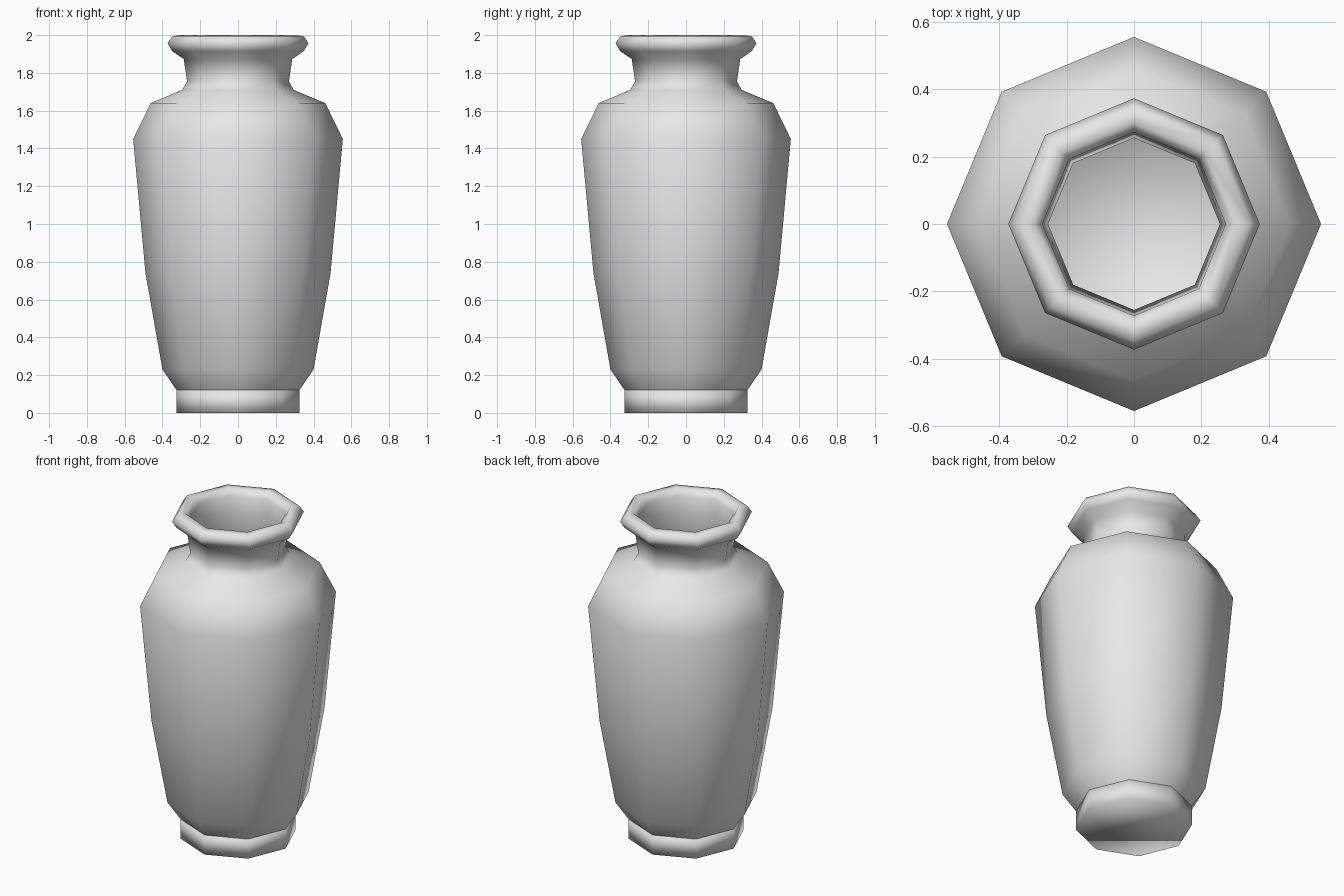
import bpy, bmesh, math

if "Cube" in bpy.data.objects:
    bpy.data.objects.remove(bpy.data.objects["Cube"])

SIDES = 8

clay = bpy.data.materials.new("plain_grey")
clay.diffuse_color = (0.8, 0.8, 0.8, 1)
clay.use_nodes = True
clay.node_tree.nodes["Principled BSDF"].inputs["Base Color"].default_value = clay.diffuse_color


def lathe(name, profile, cap_start=False, cap_end=False):
    """Spin (radius, height) points round z into a smooth eight-sided part."""
    bm = bmesh.new()
    rings = []
    for r, z in profile:
        rings.append([bm.verts.new((r * math.cos(2 * math.pi * i / SIDES),
                                    r * math.sin(2 * math.pi * i / SIDES), z))
                      for i in range(SIDES)])
    for low, high in zip(rings, rings[1:]):
        for i in range(SIDES):
            j = (i + 1) % SIDES
            bm.faces.new((low[i], low[j], high[j], high[i]))
    if cap_start:
        bm.faces.new(rings[0][::-1])
    if cap_end:
        bm.faces.new(rings[-1])
    for f in bm.faces:
        f.smooth = True
    mesh = bpy.data.meshes.new(name)
    bm.to_mesh(mesh)
    bm.free()
    mesh.materials.append(clay)
    obj = bpy.data.objects.new(name, mesh)
    bpy.context.collection.objects.link(obj)
    return obj


# Foot: a short closed drum under the body
lathe("foot", [(0.325, 0), (0.325, 0.12)], cap_start=True, cap_end=True)

# Outer wall, from the foot up to the neck
outer = [(0.325, 0.12), (0.40, 0.23), (0.49, 0.74), (0.555, 1.45),
         (0.462, 1.64), (0.295, 1.71), (0.27, 1.755), (0.287, 1.873)]
# Rolled lip
lip = [(0.348, 1.915), (0.373, 1.957), (0.347, 1.995), (0.30, 2.0),
       (0.272, 1.96)]
# Inner wall, from the neck down to the floor
inner = [(0.27, 1.873), (0.255, 1.755), (0.28, 1.695), (0.445, 1.62),
         (0.535, 1.45), (0.47, 0.74), (0.38, 0.24), (0.31, 0.14)]
lathe("vase_body", outer + lip + inner, cap_end=True)
